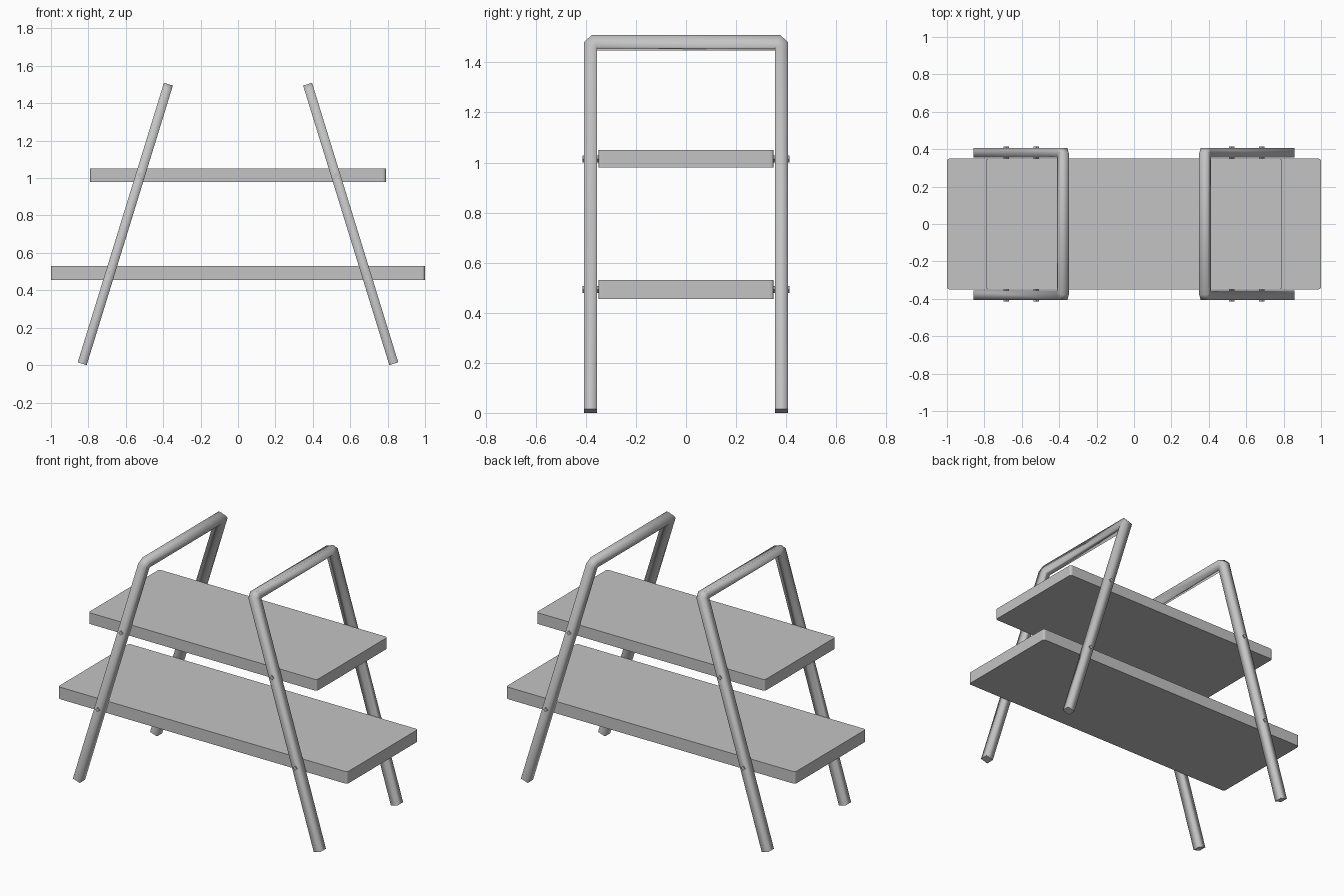
import bpy, bmesh
from mathutils import Vector

cube = bpy.data.objects.get("Cube")
if cube:
    bpy.data.objects.remove(cube, do_unlink=True)

grey = bpy.data.materials.new("plain grey")
grey.use_nodes = True
colour = (0.55, 0.55, 0.55, 1)
grey.diffuse_color = colour
grey.node_tree.nodes["Principled BSDF"].inputs["Base Color"].default_value = colour


def finish(bm, name):
    bmesh.ops.recalc_face_normals(bm, faces=bm.faces)
    mesh = bpy.data.meshes.new(name)
    bm.to_mesh(mesh)
    bm.free()
    mesh.materials.append(grey)
    obj = bpy.data.objects.new(name, mesh)
    bpy.context.collection.objects.link(obj)
    return obj


FOOT_X, FOOT_Z = 0.833, 0.0075
TOP_X, TOP_Z = 0.372, 1.502
HALF = 0.025          # half the tube thickness
OUTER, INNER = 0.407, 0.355
CHAMFER = 0.03


def leg_x(z):
    return FOOT_X + (TOP_X - FOOT_X) * (z - FOOT_Z) / (TOP_Z - FOOT_Z)


# Shelf: board with slightly rounded upright corners
def shelf(name, half_length, z_low, z_high):
    bm = bmesh.new()
    bmesh.ops.create_cube(bm, size=1)
    for v in bm.verts:
        v.co = (v.co.x * 2 * half_length, v.co.y * 0.7,
                z_high if v.co.z > 0 else z_low)
    upright = [e for e in bm.edges
               if abs(e.verts[0].co.z - e.verts[1].co.z) > 0.01]
    bmesh.ops.bevel(bm, geom=upright, offset=0.014, segments=3,
                    profile=0.5, affect='EDGES')
    finish(bm, name)


# Leg frame: square tube swept up, across and down in a leaning plane
def leg_frame(name, side):
    foot = Vector((side * FOOT_X, 0, FOOT_Z))
    rise = Vector((side * TOP_X, 0, TOP_Z)) - foot
    length = rise.length
    up = rise.normalized()
    across = Vector((0, 1, 0))
    normal = up.cross(across)

    # Each station is an outer and an inner point, as (y, distance up)
    corner = (INNER, length - 2 * HALF)
    half = [((OUTER, 0), (INNER, 0)),
            ((OUTER, length - CHAMFER), corner),
            ((OUTER - CHAMFER, length), corner)]
    stations = half + [tuple((-y, d) for y, d in s) for s in reversed(half)]

    bm = bmesh.new()
    rings = []
    for outer, inner in stations:
        ring = []
        for (y, d), n in ((outer, -HALF), (outer, HALF),
                          (inner, HALF), (inner, -HALF)):
            ring.append(bm.verts.new(foot + across * y + up * d + normal * n))
        rings.append(ring)
    for a, b in zip(rings, rings[1:]):
        for i in range(4):
            j = (i + 1) % 4
            bm.faces.new((a[i], a[j], b[j], b[i])).smooth = True
    for cap in (rings[0], rings[-1]):
        face = bm.faces.new(cap)
        for e in face.edges:
            e.smooth = False
    bmesh.ops.remove_doubles(bm, verts=bm.verts, dist=0.0001)
    finish(bm, name)


# Bolt: small four-sided pin from the shelf edge out through the leg
def bolt(name, x, y_side, z):
    bm = bmesh.new()
    bmesh.ops.create_cone(bm, cap_ends=True, segments=4, radius1=0.014,
                          radius2=0.014, depth=0.07)
    for v in bm.verts:
        p = v.co.copy()
        v.co = (x + p.x, y_side * (0.379 + p.z), z + p.y)
    finish(bm, name)


shelf("lower_shelf", 1.0, 0.455, 0.53)
shelf("upper_shelf", 0.79, 0.98, 1.05)

for side_name, side in (("left", 1), ("right", -1)):
    leg_frame(side_name + "_leg_frame", side)
    for level, z in (("lower", 0.493), ("upper", 1.015)):
        for end, y_side in (("front", -1), ("back", 1)):
            bolt(f"{side_name}_{end}_{level}_bolt", side * leg_x(z), y_side, z)
